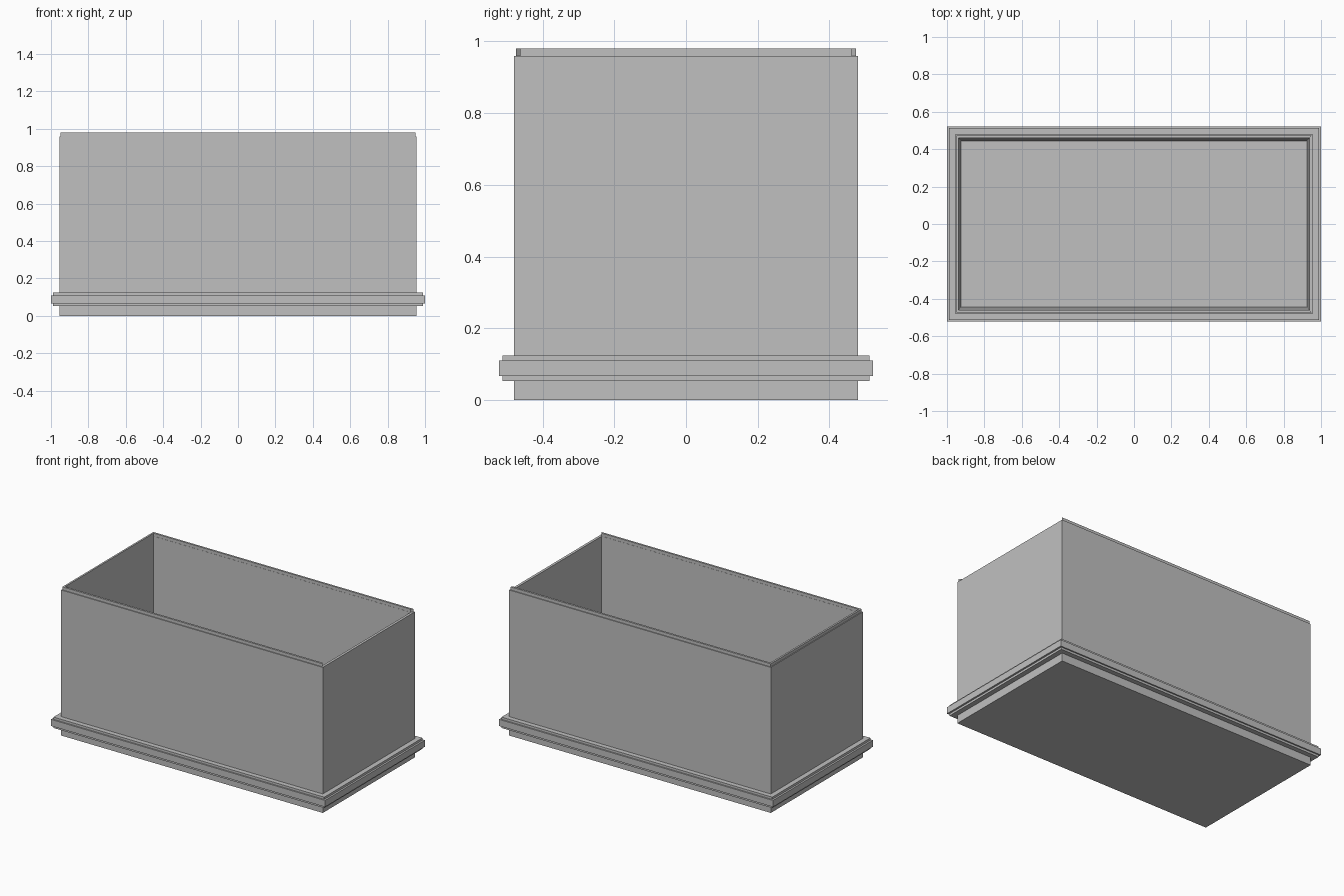
import bpy, bmesh

if "Cube" in bpy.data.objects:
    bpy.data.objects.remove(bpy.data.objects["Cube"])

grey = bpy.data.materials.new("plain_grey")
grey.diffuse_color = (0.53, 0.53, 0.53, 1)
grey.use_nodes = True
grey.node_tree.nodes["Principled BSDF"].inputs["Base Color"].default_value = grey.diffuse_color


def rect_loft(name, rings, closed=False, open_end=False):
    """Join rectangular rings (half x, half y, z). closed joins last to first;
    open_end leaves out the +x side with mitred ends."""
    bm = bmesh.new()
    loops = [[bm.verts.new((sx * hx, sy * hy, z))
              for sx, sy in ((1, 1), (-1, 1), (-1, -1), (1, -1))]
             for hx, hy, z in rings]
    n = len(loops)
    for a in range(n if closed else n - 1):
        low, up = loops[a], loops[(a + 1) % n]
        for i in range(3 if open_end else 4):
            j = (i + 1) % 4
            bm.faces.new((low[i], low[j], up[j], up[i]))
    if open_end:
        for c in (0, 3):
            bm.faces.new([loop[c] for loop in loops])
    elif not closed:
        bm.faces.new(loops[0])
        bm.faces.new(loops[-1])
    bmesh.ops.recalc_face_normals(bm, faces=bm.faces)
    mesh = bpy.data.meshes.new(name)
    bm.to_mesh(mesh)
    bm.free()
    mesh.materials.append(grey)
    obj = bpy.data.objects.new(name, mesh)
    bpy.context.collection.objects.link(obj)
    return obj


# Open box with slightly drafted inner walls and a floor
rect_loft("box_body", [(0.955, 0.48, 0), (0.955, 0.48, 0.96),
                       (0.938, 0.46, 0.96), (0.926, 0.445, 0.04)])

# Thin raised lip on three sides, open at the right end
rect_loft("top_lip", [(0.95, 0.474, 0.958), (0.95, 0.474, 0.98),
                      (0.938, 0.461, 0.98), (0.938, 0.461, 0.958)],
          closed=True, open_end=True)

# Stepped skirting band around the base
rect_loft("base_band", [(0.95, 0.475, 0.053), (0.988, 0.512, 0.053),
                        (0.988, 0.512, 0.067), (1.0, 0.521, 0.067),
                        (1.0, 0.521, 0.11), (0.988, 0.512, 0.11),
                        (0.988, 0.512, 0.125), (0.95, 0.475, 0.125)],
          closed=True)
